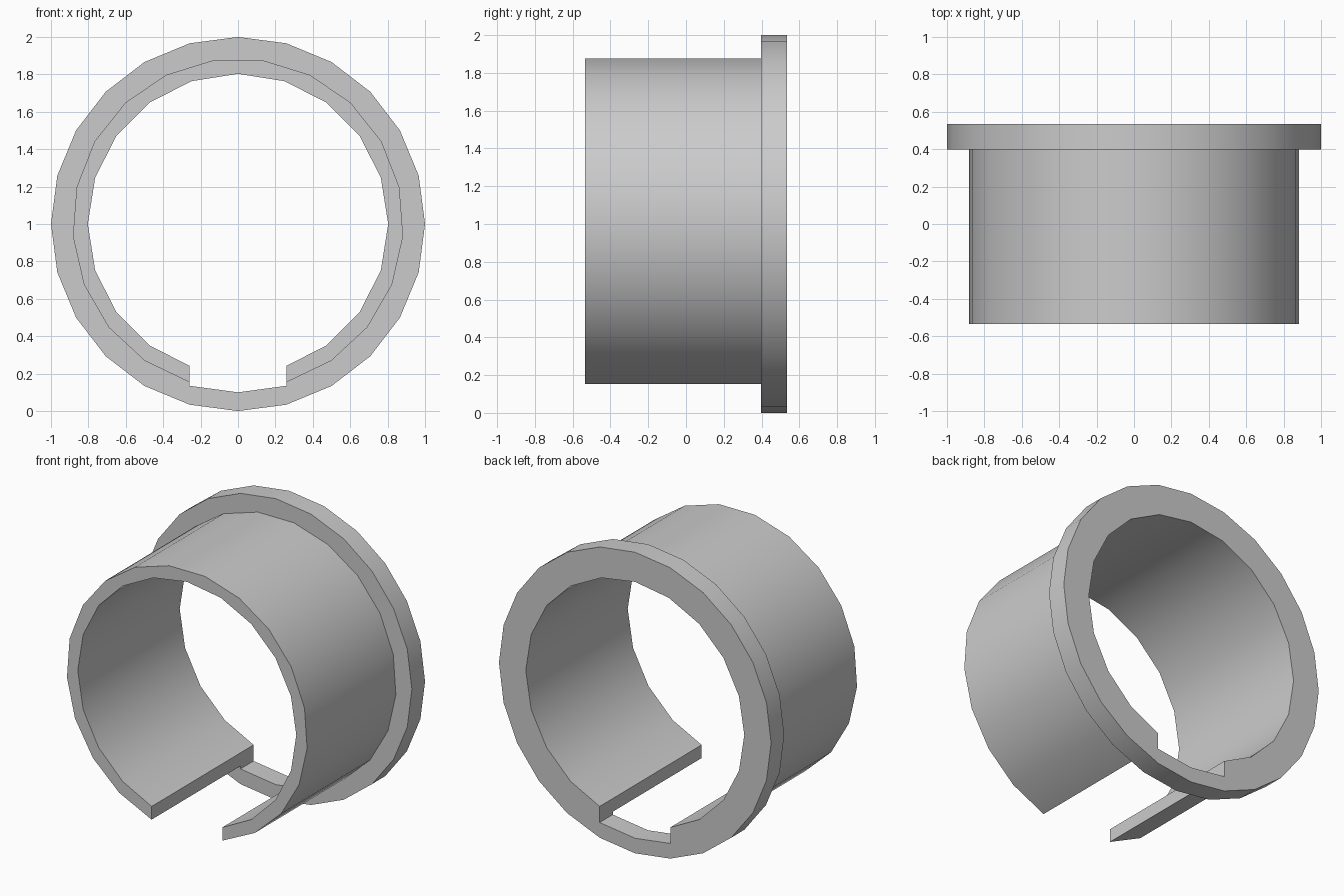
import bpy
import bmesh
from math import sin, cos, radians

cube = bpy.data.objects.get("Cube")
if cube:
    bpy.data.objects.remove(cube, do_unlink=True)

FRONT, STEP, BACK = -0.535, 0.397, 0.535
GAP = 0.26  # half width of the slot


def arc(radius, half_angle, segments):
    """Points (x, z) swept over the top, symmetric about the vertical."""
    angles = [radians(half_angle * (2 * i / segments - 1)) for i in range(segments + 1)]
    return [(radius * sin(a), 1 + radius * cos(a)) for a in angles]


def wall(bm, loop, y0, y1):
    """Side faces of a closed outline between two depths."""
    rows = [[bm.verts.new((x, y, z)) for x, z in loop] for y in (y0, y1)]
    for i in range(len(loop)):
        j = (i + 1) % len(loop)
        bm.faces.new((rows[0][i], rows[0][j], rows[1][j], rows[1][i]))


def cap(bm, loops, y):
    """Flat face bounded by an outline and an optional hole."""
    edges = []
    for loop in loops:
        verts = [bm.verts.new((x, y, z)) for x, z in loop]
        edges += [bm.edges.new((verts[i - 1], verts[i])) for i in range(len(verts))]
    bmesh.ops.triangle_fill(bm, edges=edges, use_beauty=True, normal=(0, -1, 0))


# Outlines
rim = arc(1.0, 180, 24)[:-1]
outer = arc(0.885, 162.9, 19)
bore = [(-GAP, 0.242)] + arc(0.803, 144, 16) + [(GAP, 0.242)]
notch = [(GAP, 0.135), (0, 0.1), (-GAP, 0.135)]
sleeve = outer + bore[::-1]
hole = bore + [outer[-1]] + notch + [outer[0]]

bm = bmesh.new()
# Split sleeve
wall(bm, sleeve, FRONT, STEP)
cap(bm, [sleeve], FRONT)
# Flange with notch
wall(bm, rim, STEP, BACK)
wall(bm, hole, STEP, BACK)
cap(bm, [rim, outer + notch], STEP)
cap(bm, [rim, hole], BACK)
bmesh.ops.remove_doubles(bm, verts=bm.verts[:], dist=0.0005)
bmesh.ops.recalc_face_normals(bm, faces=bm.faces[:])

mesh = bpy.data.meshes.new("flanged_sleeve")
bm.to_mesh(mesh)
bm.free()
bushing = bpy.data.objects.new("flanged_sleeve", mesh)
bpy.context.collection.objects.link(bushing)

# Plain grey
grey = bpy.data.materials.new("light_grey")
grey.use_nodes = True
colour = (0.6, 0.6, 0.6, 1)
grey.diffuse_color = colour
grey.node_tree.nodes["Principled BSDF"].inputs["Base Color"].default_value = colour
mesh.materials.append(grey)

# Smooth curved walls, sharp rims
bpy.ops.object.select_all(action="DESELECT")
bushing.select_set(True)
bpy.context.view_layer.objects.active = bushing
bpy.ops.object.shade_smooth_by_angle(angle=radians(30))
